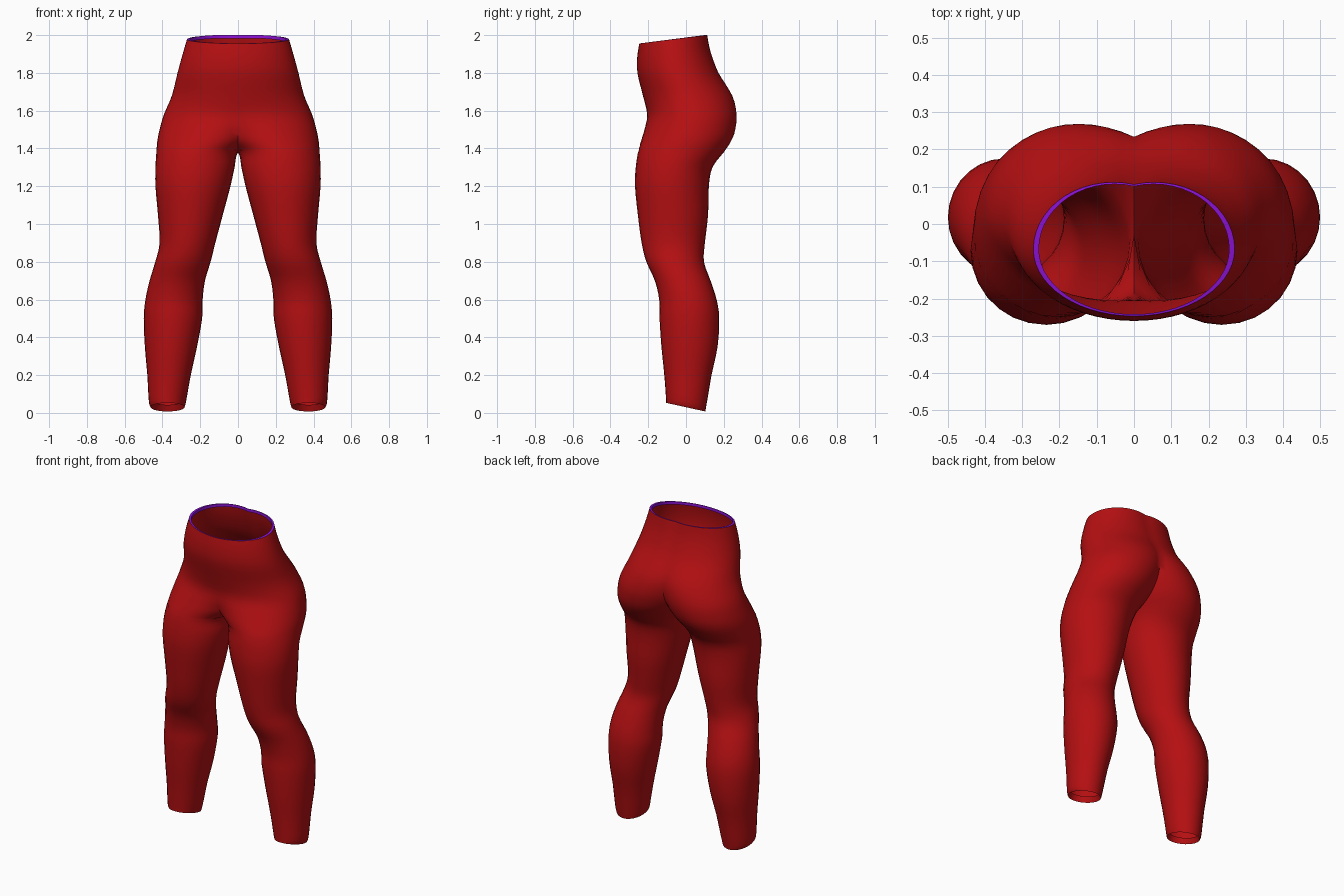
import bpy, bmesh, math

if "Cube" in bpy.data.objects:
    bpy.data.objects.remove(bpy.data.objects["Cube"])

# Leg sections: height, outer x, inner x, front y, back y
LEG = [
    (0.03, .462, .283, -.105, .102),
    (0.06, .472, .275, -.106, .108),
    (0.20, .480, .250, -.115, .135),
    (0.35, .493, .217, -.130, .167),
    (0.50, .499, .190, -.140, .176),
    (0.60, .490, .187, -.142, .162),
    (0.70, .468, .175, -.165, .130),
    (0.80, .438, .145, -.210, .095),
    (0.90, .415, .120, -.235, .100),
    (1.05, .424, .080, -.255, .117),
    (1.20, .437, .040, -.270, .121),
    (1.30, .437, .018, -.266, .140),
]
# Hip sections: height, outer x, front lobe inner x, back lobe inner x, front y, back y
HIP = [
    (1.38, .432, 0, 0, -.254, .200),
    (1.44, .427, -.08, -.035, -.238, .240),
    (1.50, .415, -.17, -.07, -.220, .261),
    (1.58, .392, -.32, -.11, -.206, .268),
    (1.68, .350, -.35, -.16, -.228, .245),
    (1.80, .320, -.32, -.21, -.257, .172),
    (1.90, .293, -.293, -.20, -.258, .130),
    (1.98, .270, -.270, -.16, -.247, .112),
]
CROTCH, TOP, BOTTOM, HALF = 1.38, 1.98, 0.03, 14


def smooth_rows(rows, steps=3):
    """Catmull-Rom interpolation of the section table."""
    out = []
    for i in range(len(rows) - 1):
        p = [rows[max(0, min(len(rows) - 1, i + k))] for k in (-1, 0, 1, 2)]
        for s in range(steps):
            t = s / steps
            out.append([b + .5 * t * (c - a + t * (2*a - 5*b + 4*c - d + t * (3*(b - c) + d - a)))
                        for a, b, c, d in zip(*p)])
    return out + [list(rows[-1])]


def section(row):
    """Two half ellipses sharing the outer edge, stopped at the centre plane."""
    z, outer, in_f, in_b, front, back = row
    if z < CROTCH - 1e-4:
        in_f = in_b = max(0.0, in_f)
    cy, pts = (front + back) / 2, []
    for k in range(-HALF, HALF + 1):
        inner = in_f if k < 0 else in_b
        cx, rx = (outer + inner) / 2, (outer - inner) / 2
        end = math.acos(max(-1.0, -cx / rx))
        a = end * k / HALF
        x = cx + rx * math.cos(a)
        if abs(k) == HALF and inner <= 0:
            x = 0.0
        y = cy + (back - front) / 2 * math.sin(a)
        # slanted waist and ankle openings
        waist = max(0.0, min(1.0, (z - 1.8) / (TOP - 1.8)))
        ankle = max(0.0, min(1.0, (.2 - z) / (.2 - BOTTOM)))
        pts.append((x, y, z + waist * .125 * (y + .05) - ankle * .22 * y))
    return pts


def scaled(pts, cx, cy, sx, sy, dz):
    return [(cx + (x - cx) * sx, cy + (y - cy) * sy, z + dz) for x, y, z in pts]


def material(name, colour):
    m = bpy.data.materials.new(name)
    m.diffuse_color = (*colour, 1)
    m.use_nodes = True
    m.node_tree.nodes["Principled BSDF"].inputs["Base Color"].default_value = m.diffuse_color
    return m


rows = [(z, o, i, i, f, b) for z, o, i, f, b in LEG] + HIP
rings = [section(r) for r in smooth_rows(rows)]

# Ankle hem folded inward, and waistband rim turned inside
hem = scaled(rings[0], .372, 0, .88, .88, .035)
rim = scaled(rings[-1], 0, -.067, .945, .972, .001)
lining = scaled(rim, 0, -.067, 1.0, 1.0, -.018)
rings = [hem] + rings + [rim, lining]

bm = bmesh.new()
grid = [[bm.verts.new(p) for p in ring] for ring in rings]
for j in range(len(grid) - 1):
    for k in range(2 * HALF):
        f = bm.faces.new((grid[j][k], grid[j][k + 1], grid[j + 1][k + 1], grid[j + 1][k]))
        f.smooth = True
        f.material_index = 1 if j >= len(grid) - 3 else 0
bmesh.ops.remove_doubles(bm, verts=bm.verts, dist=1e-5)

# Mirror to the other leg and join along the centre seam
bmesh.ops.mirror(bm, geom=bm.verts[:] + bm.edges[:] + bm.faces[:], axis='X', merge_dist=1e-4)
bmesh.ops.remove_doubles(bm, verts=bm.verts, dist=1e-4)
bmesh.ops.recalc_face_normals(bm, faces=bm.faces)

mesh = bpy.data.meshes.new("leggings")
bm.to_mesh(mesh)
bm.free()
mesh.materials.append(material("red fabric", (.46, .005, .006)))
mesh.materials.append(material("purple trim", (.27, .006, .68)))
leggings = bpy.data.objects.new("leggings", mesh)
bpy.context.collection.objects.link(leggings)
bpy.context.view_layer.objects.active = leggings
leggings.select_set(True)
bpy.ops.object.shade_smooth_by_angle(angle=math.radians(50))
